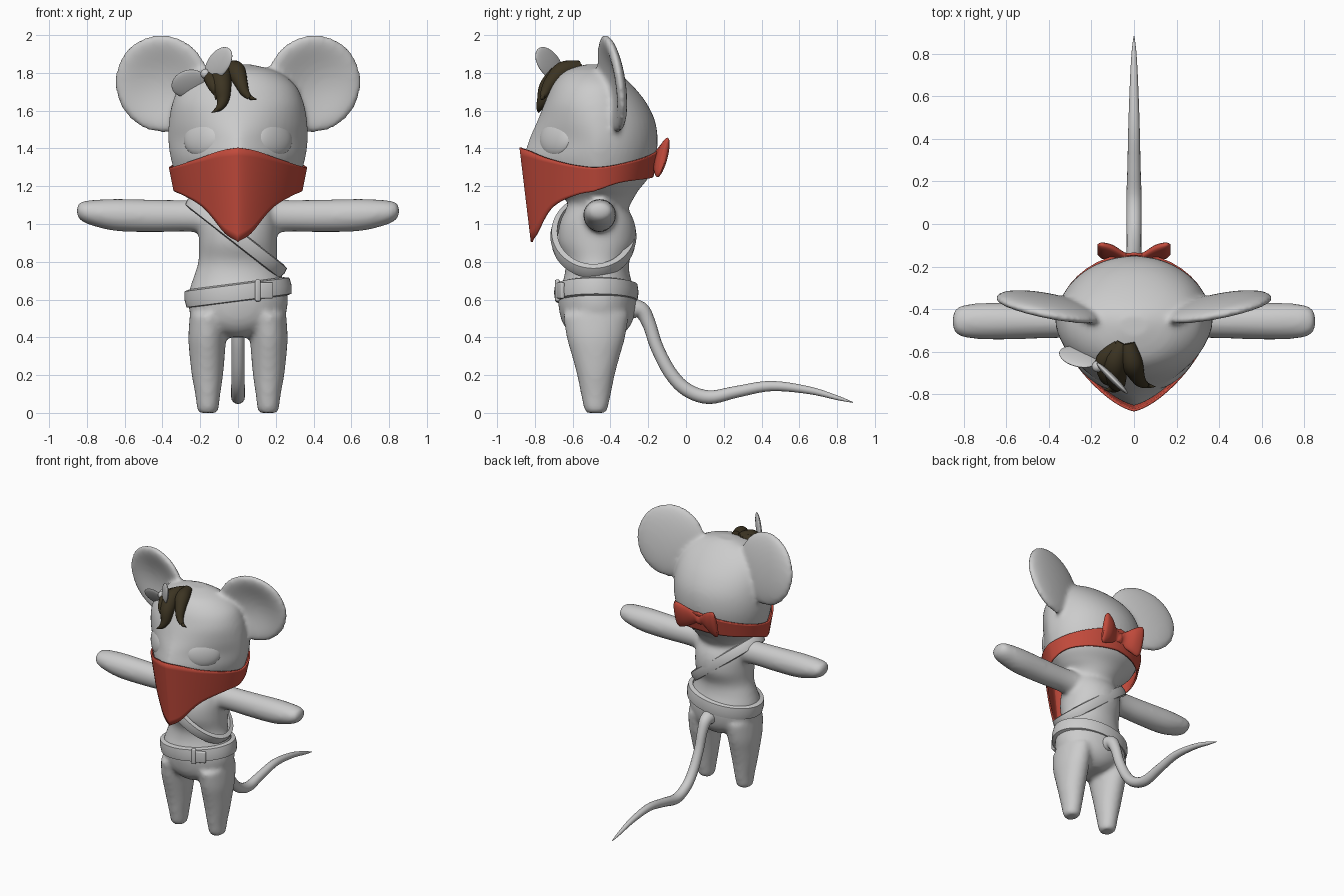
import bpy, bmesh, math
from mathutils import Vector, Matrix

if "Cube" in bpy.data.objects:
    bpy.data.objects.remove(bpy.data.objects["Cube"], do_unlink=True)


def material(name, rgb):
    m = bpy.data.materials.new(name)
    m.use_nodes = True
    m.diffuse_color = (*rgb, 1)
    m.node_tree.nodes["Principled BSDF"].inputs["Base Color"].default_value = (*rgb, 1)
    return m


GREY = material("light grey", (0.6, 0.6, 0.6))
RED = material("cloth red", (0.55, 0.07, 0.045))
BROWN = material("dark brown", (0.045, 0.034, 0.016))
CY = -0.47  # depth of the body axis


def activate(ob):
    bpy.ops.object.select_all(action='DESELECT')
    ob.select_set(True)
    bpy.context.view_layer.objects.active = ob


def finish(name, bm, mat, angle=60):
    bmesh.ops.recalc_face_normals(bm, faces=bm.faces)
    me = bpy.data.meshes.new(name)
    bm.to_mesh(me)
    bm.free()
    ob = bpy.data.objects.new(name, me)
    bpy.context.collection.objects.link(ob)
    me.materials.append(mat)
    activate(ob)
    bpy.ops.object.shade_smooth_by_angle(angle=math.radians(angle))
    return ob


def spline(rows, steps=5):
    """Catmull-Rom interpolation of key rows."""
    out = []
    for i in range(len(rows) - 1):
        quad = [rows[max(i - 1, 0)], rows[i], rows[i + 1], rows[min(i + 2, len(rows) - 1)]]
        for k in range(steps):
            t = k / steps
            out.append([b + t / 2 * (c - a + t * (2*a - 5*b + 4*c - d + t * (3*(b - c) + d - a)))
                        for a, b, c, d in zip(*quad)])
    return out + [list(rows[-1])]


def loft(name, rings, mat, cap=True, closed=False):
    bm = bmesh.new()
    vs = [[bm.verts.new(p) for p in r] for r in rings]
    n = len(vs[0])
    for a, b in zip(vs, vs[1:] + ([vs[0]] if closed else [])):
        for j in range(n):
            bm.faces.new((a[j], a[(j + 1) % n], b[(j + 1) % n], b[j]))
    if cap:
        bm.faces.new(vs[0])
        bm.faces.new(vs[-1])
    return finish(name, bm, mat)


def outline(t, rx, front, back, p):
    """Plan outline: pointed towards the front, round at the back; t = 0 is front."""
    s, c = math.sin(t), math.cos(t)
    e = 2 / p if c > 0 else 1
    x = math.copysign(abs(s) ** e, s) * rx
    return x, CY - (front * abs(c) ** e if c > 0 else back * c)


ANGLES = [2 * math.pi * k / 48 for k in range(48)]


def ellipsoid(name, matrix, mat, dish=0):
    bm = bmesh.new()
    bmesh.ops.create_uvsphere(bm, u_segments=40, v_segments=24, radius=1)
    for v in bm.verts:  # hollow the front face
        if v.co.y < 0:
            v.co.y += dish * abs(v.co.y) ** 3
    bm.transform(matrix)
    return finish(name, bm, mat)


def tube(name, rows, mat):
    """Tapered tube along (x, y, z, radius) keys."""
    rows = spline(rows)
    pts = [Vector(r[:3]) for r in rows]
    rings = []
    for i, r in enumerate(rows):
        d = (pts[min(i + 1, len(pts) - 1)] - pts[max(i - 1, 0)]).normalized()
        side = d.cross((0, 0.6, -0.8) if abs(d.x) > 0.8 else (1, 0, 0)).normalized()
        up = side.cross(d)
        rings.append([pts[i] + max(r[3], 0.002) * (side * math.cos(a) + up * math.sin(a))
                      for a in ANGLES[::3]])
    return loft(name, rings, mat)


# Head: z, half width, front depth, back depth, outline power
head = [(1.06, .17, .13, .15, 2), (1.13, .2, .17, .19, 2), (1.18, .26, .25, .22, 1.6),
        (1.25, .325, .345, .275, 1.4), (1.35, .357, .385, .31, 1.4), (1.45, .37, .36, .32, 1.4),
        (1.55, .365, .315, .305, 1.7), (1.65, .345, .275, .255, 2), (1.74, .3, .235, .18, 2),
        (1.81, .2, .17, .1, 2), (1.845, .07, .06, .04, 2)]
parts = [loft("head", [[(*outline(t, *r[1:]), r[0]) for t in ANGLES] for r in spline(head)], GREY)]

# Torso: z, half width, half depth
torso = [(.4, .07, .1), (.43, .15, .15), (.48, .23, .185), (.55, .26, .203), (.63, .262, .205),
         (.72, .235, .175), (.8, .21, .17), (.9, .207, .205), (1, .205, .2),
         (1.08, .19, .165), (1.15, .15, .14)]
parts.append(loft("torso", [[(*outline(t, w, d, d, 2), z) for t in ANGLES]
                            for z, w, d in spline(torso)], GREY))

# Limbs and ears, one per side
leg = [(0, .16, .048, .05), (.02, .16, .057, .062), (.1, .16, .067, .08), (.2, .162, .083, .1),
       (.3, .163, .093, .127), (.4, .163, .1, .155), (.52, .155, .1, .175)]
arm = [(.08, 1.04, .1, .1), (.25, 1.043, .08, .084), (.45, 1.043, .082, .086),
       (.65, 1.048, .087, .085), (.78, 1.06, .08, .066), (.83, 1.067, .065, .05),
       (.853, 1.07, .035, .028)]
for s, side in ((1, "left"), (-1, "right")):
    parts.append(loft(side + "_leg", [[(s * (x + w * math.sin(t)), -.477 - d * math.cos(t), z)
                                       for t in ANGLES] for z, x, w, d in spline(leg)], GREY))
    parts.append(loft(side + "_arm", [[(s * x, -.457 + d * math.sin(t), z + h * math.cos(t))
                                       for t in ANGLES] for x, z, d, h in spline(arm)], GREY))
    flip = Matrix.Diagonal((s, 1, 1, 1))
    ear = (Matrix.Translation((.4, -.395, 1.743)) @ Matrix.Rotation(.2, 4, 'Z')
           @ Matrix.Rotation(.14, 4, 'X') @ Matrix.Diagonal((.257, .058, .262, 1)))
    parts.append(ellipsoid(side + "_ear", flip @ ear, GREY, dish=1.3))
    eye = (Matrix.Translation((.188, -.685, 1.455)) @ Matrix.Rotation(.72, 4, 'Z')
           @ Matrix.Rotation(-.15, 4, 'X') @ Matrix.Diagonal((.125, .045, .1, 1)))
    ellipsoid(side + "_eye", flip @ eye, GREY)

# Fuse the body into one soft skin
activate(parts[0])
for ob in parts:
    ob.select_set(True)
bpy.ops.object.join()
body = bpy.context.object
body.name = "body"
remesh = body.modifiers.new("fuse", 'REMESH')
remesh.mode = 'VOXEL'
remesh.voxel_size = 0.015
remesh.use_smooth_shade = True
soft = body.modifiers.new("soften", 'SMOOTH')
soft.factor = 0.5
soft.iterations = 8

# Tail
tube("tail", [(0, y, z, r) for y, z, r in
              [(-.32, .55, .06), (-.24, .545, .045), (-.195, .47, .036), (-.155, .35, .034),
               (-.085, .215, .035), (0, .125, .036), (.12, .083, .036), (.27, .112, .031),
               (.45, .142, .027), (.65, .12, .02), (.8, .08, .012), (.885, .055, .002)]], GREY)


def band(name, centre, u, depth, width, thick):
    """Flat strap following a tilted ellipse."""
    u, c = Vector(u), Vector(centre)
    n = u.cross((0, 1, 0)).normalized() * width / 2
    rings = []
    for t in ANGLES:
        out = u * math.cos(t) + Vector((0, depth * math.sin(t), 0))
        o = out.normalized() * thick
        rings.append([c + out - o + n, c + out + n * .85, c + out + o * .2,
                      c + out - n * .85, c + out - o - n])
    return loft(name, rings, GREY, cap=False, closed=True)


band("belt", (0, -.475, .637), (.278, 0, .036), .218, .1, .03)
band("shoulder_strap", (-.01, -.49, .935), (-.25, 0, .195), .222, .075, .03)

# Belt buckle and strap end
for name, x, y, w, h in (("buckle", .105, -.681, .03, .115), ("belt_end", .15, -.664, .075, .085)):
    bm = bmesh.new()
    bmesh.ops.create_cube(bm, size=1, matrix=Matrix.Translation((x, y, .648))
                          @ Matrix.Rotation(.36, 4, 'Z') @ Matrix.Diagonal((w, .022, h, 1)))
    bmesh.ops.bevel(bm, geom=bm.edges[:], offset=.008, segments=3, affect='EDGES', profile=.5)
    finish(name, bm, GREY)

# Face scarf: angle from front, top height, bottom height
half = spline([(0, 1.405, .905), (.36, 1.39, .95), (.75, 1.345, 1.09), (1.15, 1.31, 1.155),
               (math.pi / 2, 1.3, 1.18), (2.1, 1.325, 1.225), (math.pi, 1.4, 1.25)], 8)
loop = half + [(-t, a, b) for t, a, b in half[-2:0:-1]]


def scarf_point(t, z):
    k = (z - .9) / .5
    return (*outline(t, .28 + .1 * k, .345 + .06 * k, .2 + .13 * k, 1.4), z)


scarf = loft("face_scarf", [[scarf_point(t, a + (b - a) * k / 12) for t, a, b in loop]
                            for k in range(13)], RED, cap=False)
solid = scarf.modifiers.new("cloth", 'SOLIDIFY')
solid.thickness = 0.012
solid.offset = 0

# Scarf bow at the back: x, y, z, half thickness, half height
wing = [(0, -.145, 1.345, .03, .04), (.04, -.14, 1.345, .022, .05), (.1, -.115, 1.35, .03, .085),
        (.15, -.105, 1.352, .028, .105), (.172, -.1, 1.352, .012, .085)]
for s, side in ((1, "left"), (-1, "right")):
    loft(side + "_scarf_bow", [[(s * x, y - .02 + d * math.sin(t) - .25 * h * math.cos(t) * (x > .02) * -1,
                                 z + h * math.cos(t)) for t in ANGLES[::2]]
                               for x, y, z, d, h in spline(wing)], RED)

# Hair locks
locks = [[(-.05, -.56, 1.82, .035), (-.09, -.65, 1.8, .055), (-.085, -.725, 1.73, .05),
          (-.08, -.755, 1.66, .034), (-.1, -.775, 1.615, .018), (-.14, -.78, 1.59, .002)],
         [(-.03, -.56, 1.83, .035), (-.01, -.65, 1.81, .05), (.015, -.715, 1.75, .036),
          (.035, -.745, 1.7, .025), (.065, -.76, 1.67, .013), (.1, -.765, 1.66, .002)],
         [(-.07, -.57, 1.82, .03), (-.14, -.64, 1.79, .04), (-.13, -.715, 1.74, .035),
          (-.11, -.74, 1.69, .022), (-.12, -.755, 1.66, .002)]]
for i, keys in enumerate(locks):
    tube(f"hair_lock_{i + 1}", keys, BROWN)

# Hair bow: two leaf-shaped loops and a knot
for name, centre, along, normal, a, b in (
        ("hair_bow_outer", (-.262, -.625, 1.745), (-.75, .4, -.5), (-.1, -.8, -.55), .098, .078),
        ("hair_bow_inner", (-.103, -.725, 1.85), (.58, -.58, .58), (.7, .7, 0), .115, .068)):
    x = Vector(along).normalized()
    y = (Vector(normal) - x * x.dot(Vector(normal))).normalized()
    frame = Matrix((x, y, x.cross(y))).transposed().to_4x4()
    ellipsoid(name, Matrix.Translation(centre) @ frame @ Matrix.Diagonal((a, .016, b, 1)), GREY)
ellipsoid("hair_bow_knot", Matrix.Translation((-.172, -.67, 1.795)) @ Matrix.Scale(.026, 4), GREY)
